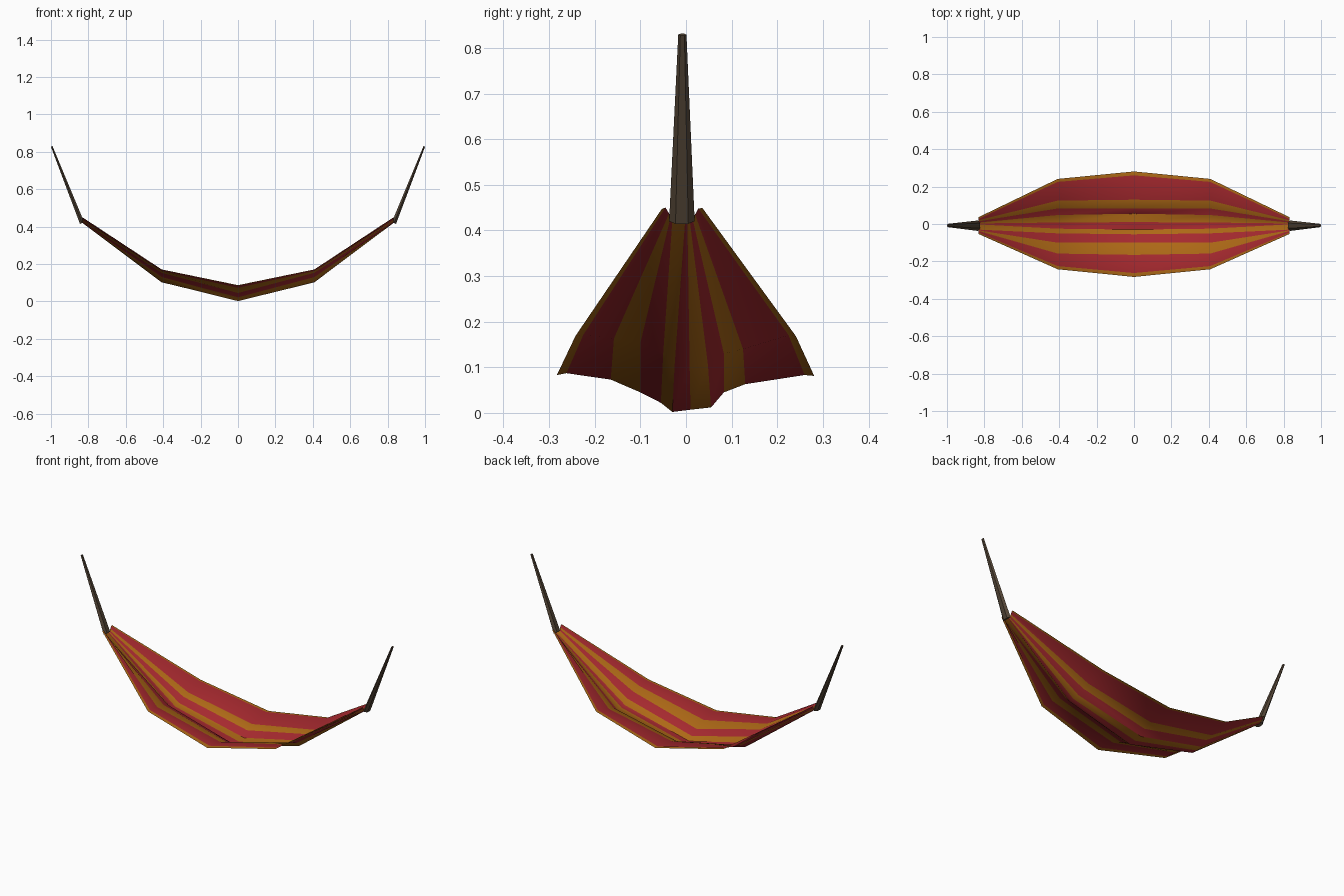
import bpy, bmesh
from mathutils import Vector

if "Cube" in bpy.data.objects:
    bpy.data.objects.remove(bpy.data.objects["Cube"])


def material(name, rgb):
    m = bpy.data.materials.new(name)
    m.diffuse_color = (*rgb, 1)
    m.use_nodes = True
    m.node_tree.nodes["Principled BSDF"].inputs["Base Color"].default_value = m.diffuse_color
    return m


red = material("red_cloth", (0.38, 0.022, 0.028))
gold = material("gold_cloth", (0.42, 0.14, 0.008))
brown = material("rope_brown", (0.085, 0.058, 0.036))


def make_object(name, bm, mats):
    me = bpy.data.meshes.new(name)
    bm.to_mesh(me)
    bm.free()
    ob = bpy.data.objects.new(name, me)
    bpy.context.collection.objects.link(ob)
    for m in mats:
        me.materials.append(m)
    return ob


# Pleated cloth cross-sections (y, z), each gap between points is one stripe
middle = [(-.283, .083), (-.262, .087), (-.165, .073), (-.10, .045), (-.055, .022), (-.03, .002),
          (.01, .007), (.055, .012), (.083, .045), (.13, .063), (.26, .083), (.281, .081)]
quarter = [(-.242, .169), (-.225, .171), (-.158, .163), (-.10, .153), (-.05, .13), (-.025, .103),
           (.008, .102), (.048, .106), (.083, .13), (.125, .14), (.225, .17), (.241, .168)]
end = [(-.053, .447), (-.045, .45), (-.037, .437), (-.034, .428), (-.03, .422), (-.002, .42),
       (.003, .421), (.008, .423), (.014, .427), (.02, .435), (.027, .448), (.036, .449)]

# Striped cloth sling
bm = bmesh.new()
stations = [(-.832, end), (-.408, quarter), (0, middle), (.408, quarter), (.832, end)]
rows = [[bm.verts.new((x, y, z)) for y, z in sec] for x, sec in stations]
for a, b in zip(rows, rows[1:]):
    for i in range(len(a) - 1):
        f = bm.faces.new((a[i], b[i], b[i + 1], a[i + 1]))
        f.material_index = i % 2
cloth = make_object("hammock_cloth", bm, [gold, red])
bpy.context.view_layer.objects.active = cloth
cloth.select_set(True)
bpy.ops.object.shade_smooth_by_angle(angle=0.5)
cloth.select_set(False)


# Tapered hanging ropes, six-sided, flattened along the length of the sling
def rope(name, s):
    bm = bmesh.new()
    rings = []
    for x, y, z, w, t in ((.834, -.009, .42, .028, .011), (.996, -.008, .829, .009, .004)):
        outline = ((-1, 0), (-.5, 1), (.5, 1), (1, 0), (.5, -1), (-.5, -1))
        rings.append([bm.verts.new((s * (x + v * t), y + u * w, z - v * t * .5))
                      for u, v in outline])
    lo, hi = rings
    for i in range(6):
        j = (i + 1) % 6
        bm.faces.new((lo[i], lo[j], hi[j], hi[i]))
    bm.faces.new(lo)
    bm.faces.new(hi)
    bmesh.ops.recalc_face_normals(bm, faces=bm.faces)
    make_object(name, bm, [brown])


rope("right_rope", 1)
rope("left_rope", -1)
